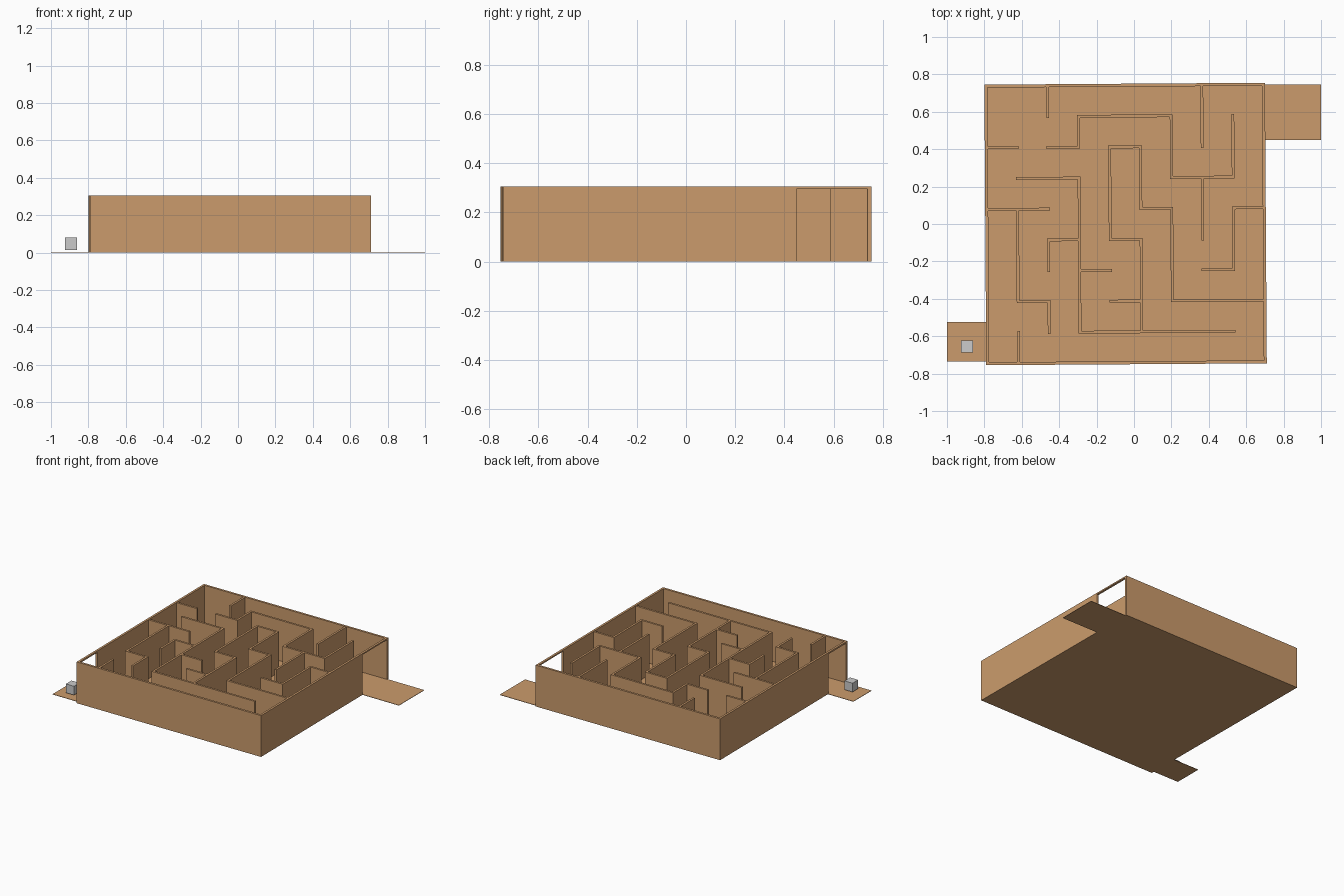
import bpy, bmesh, math
from mathutils import Vector, Matrix

if "Cube" in bpy.data.objects:
    bpy.data.objects.remove(bpy.data.objects["Cube"])

HEIGHT = 0.305     # wall height
THICK = 0.016      # cardboard thickness
HALF = 0.742       # centre line of the outer walls
PITCH = 2 * HALF / 9
# the whole box sits slightly turned
PLACE = Matrix.Translation((-0.045, 0, 0)) @ Matrix.Rotation(math.radians(0.38), 4, 'Z')

card = bpy.data.materials.new("cardboard")
card.diffuse_color = (0.60, 0.33, 0.15, 1)
card.use_nodes = True
card.node_tree.nodes["Principled BSDF"].inputs["Base Color"].default_value = card.diffuse_color


def finish(bm, name, mat=card, place=PLACE):
    bmesh.ops.recalc_face_normals(bm, faces=bm.faces)
    me = bpy.data.meshes.new(name)
    bm.to_mesh(me)
    bm.free()
    if mat:
        me.materials.append(mat)
    ob = bpy.data.objects.new(name, me)
    ob.matrix_world = place
    bpy.context.collection.objects.link(ob)
    return ob


def box(name, x0, x1, y0, y1, z0, z1, mat=card, place=PLACE):
    bm = bmesh.new()
    bmesh.ops.create_cube(bm, size=1)
    for v in bm.verts:
        v.co = ((x0 + x1) / 2 + v.co.x * (x1 - x0),
                (y0 + y1) / 2 + v.co.y * (y1 - y0),
                (z0 + z1) / 2 + v.co.z * (z1 - z0))
    return finish(bm, name, mat, place)


def wall(name, path, t=THICK, cap=(True, True), top=HEIGHT):
    """Upright strip following a path, with mitred corners."""
    p = [Vector(q) for q in path]
    d = [(b - a).normalized() for a, b in zip(p, p[1:])]
    if cap[0]:
        p[0] = p[0] - d[0] * t / 2
    if cap[1]:
        p[-1] = p[-1] + d[-1] * t / 2
    bm = bmesh.new()
    rings = []
    for i, q in enumerate(p):
        a, b = d[max(i - 1, 0)], d[min(i, len(d) - 1)]
        n = Vector((-a.y, a.x))
        if 0 < i < len(p) - 1:
            n = n + Vector((-b.y, b.x))
        side = n * t / 2
        rings.append([bm.verts.new((*(q + s * side), z))
                      for s, z in ((1, 0), (-1, 0), (-1, top), (1, top))])
    for r, s in zip(rings, rings[1:]):
        for k in range(4):
            bm.faces.new((r[k], r[(k + 1) % 4], s[(k + 1) % 4], s[k]))
    bm.faces.new(rings[0])
    bm.faces.new(rings[-1])
    return finish(bm, name)


# floor
E = HALF + THICK / 2
box("floor", -E, E, -E, E, 0, 0.003)

# outer walls, leaving the two doorways open
wall("left_and_back_wall", [(-HALF, -0.525), (-HALF, HALF), (-0.417, HALF)], cap=(False, False))
wall("back_wall", [(-0.417, HALF), (HALF, HALF)], cap=(False, True))
wall("right_and_front_wall", [(HALF, 0.445), (HALF, -HALF), (-HALF, -HALF)], cap=(False, True))

# thin strips left above the doorways
h = THICK / 2
box("entrance_lintel", -HALF - h, -HALF + h, -HALF + h, -0.525, HEIGHT - 0.012, HEIGHT)
box("exit_lintel", HALF - h, HALF + h, 0.445, HALF - h, HEIGHT - 0.01, HEIGHT)

# doors folded flat on the ground
world = Matrix.Identity(4)
box("entrance_flap", -1.0, -0.79, -0.735, -0.525, 0, 0.003, place=world)
box("exit_flap", 0.70, 1.0, 0.45, 0.745, 0, 0.003, place=world)

# inner maze walls, in grid steps from the front left corner
maze = [
    [(2, 9), (2, 8)],
    [(7, 9), (7, 7)],
    [(0, 7), (1, 7)],
    [(2, 7), (3, 7), (3, 8), (6, 8), (6, 6), (8, 6), (8, 8)],
    [(7, 6), (7, 4)],
    [(1, 6), (3, 6), (3, 1), (8, 1)],
    [(5, 1), (5, 4), (4, 4), (4, 7), (5, 7), (5, 5), (6, 5), (6, 2), (9, 2)],
    [(0, 5), (2, 5)],
    [(1, 5), (1, 2), (2, 2), (2, 1)],
    [(1, 1), (1, 0)],
    [(3, 4), (2, 4), (2, 3)],
    [(3, 3), (4, 3)],
    [(4, 2), (5, 2)],
    [(9, 5), (8, 5), (8, 3), (7, 3)],
]
for n, path in enumerate(maze):
    pts = [(-HALF + PITCH * i, -HALF + PITCH * j) for i, j in path]
    wall(f"maze_wall_{n + 1}", pts, t=0.015, top=HEIGHT - 0.002)

# small grey cube waiting at the entrance
box("cube", -0.925, -0.86, -0.687, -0.622, 0.015, 0.08, mat=None, place=world)
